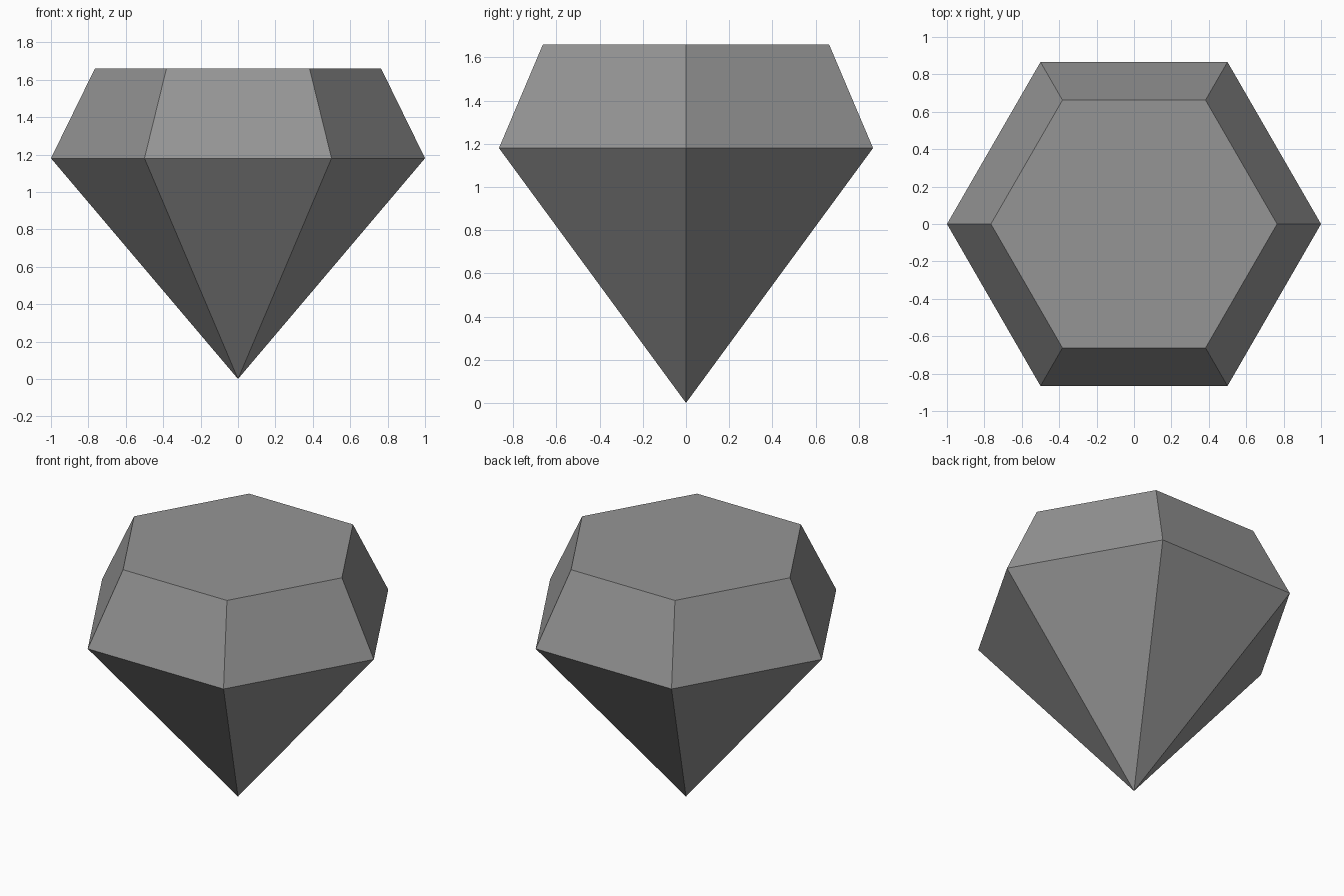
import bpy
import bmesh
from math import cos, sin, tau

if "Cube" in bpy.data.objects:
    bpy.data.objects.remove(bpy.data.objects["Cube"], do_unlink=True)

SIDES = 6
GIRDLE_RADIUS, GIRDLE_Z = 1.0, 1.18
TABLE_RADIUS, TABLE_Z = 0.765, 1.66

# Single flat grey for the whole stone
grey = bpy.data.materials.new("stone grey")
grey.use_nodes = True
colour = (0.3, 0.3, 0.3, 1)
grey.diffuse_color = colour
grey.node_tree.nodes["Principled BSDF"].inputs["Base Color"].default_value = colour


def ring(bm, radius, z):
    """Hexagonal ring of vertices with corners on the x axis."""
    return [bm.verts.new((radius * cos(tau * i / SIDES), radius * sin(tau * i / SIDES), z))
            for i in range(SIDES)]


bm = bmesh.new()
tip = bm.verts.new((0, 0, 0))
girdle = ring(bm, GIRDLE_RADIUS, GIRDLE_Z)
table = ring(bm, TABLE_RADIUS, TABLE_Z)

# Pointed lower facets and sloping crown facets
for i in range(SIDES):
    j = (i + 1) % SIDES
    bm.faces.new((tip, girdle[j], girdle[i]))
    bm.faces.new((girdle[i], girdle[j], table[j], table[i]))

# Flat top
bm.faces.new(table)
bmesh.ops.recalc_face_normals(bm, faces=bm.faces)

mesh = bpy.data.meshes.new("gemstone")
bm.to_mesh(mesh)
bm.free()
mesh.materials.append(grey)
gemstone = bpy.data.objects.new("gemstone", mesh)
bpy.context.collection.objects.link(gemstone)
